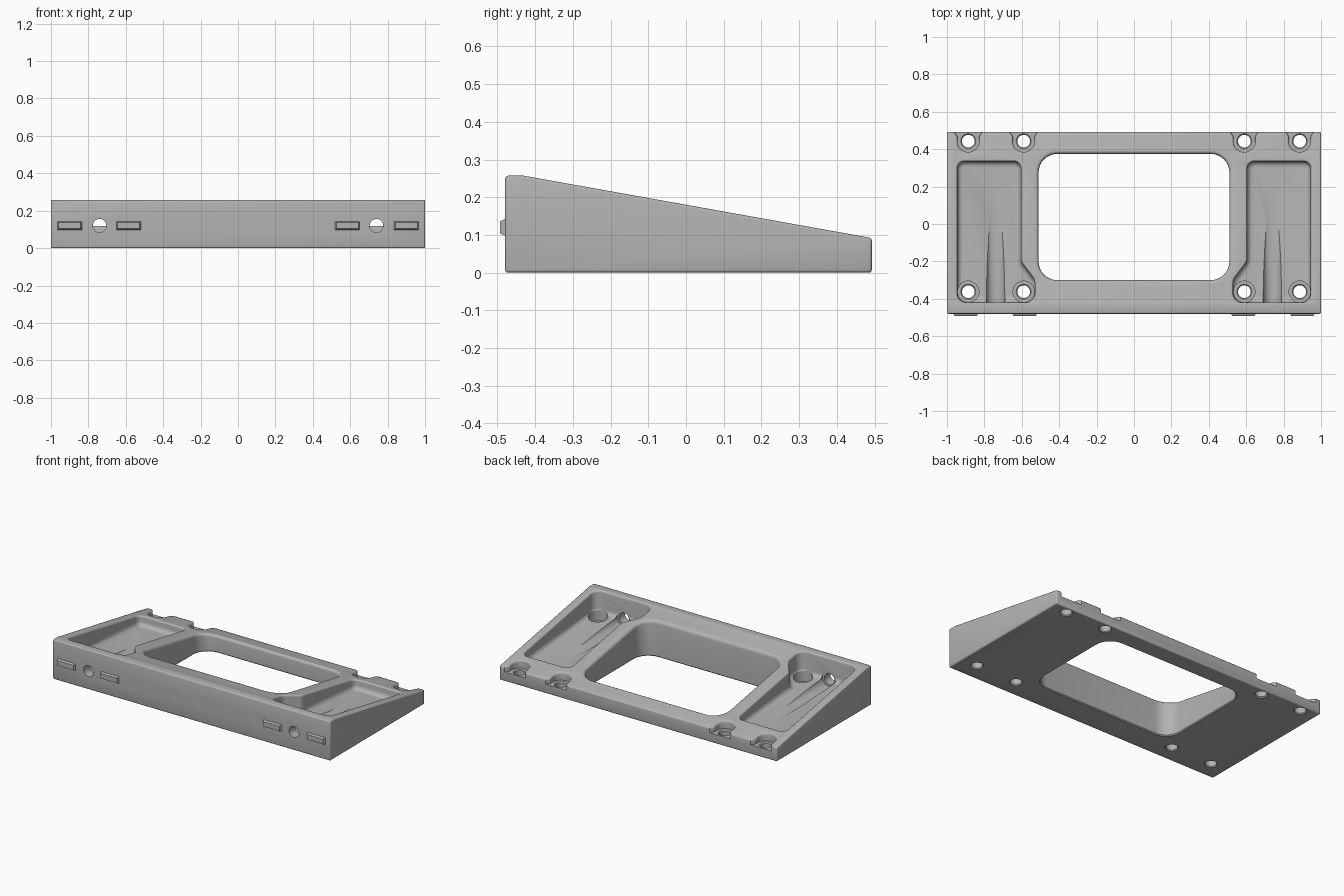
import bpy, bmesh
from math import sin, cos, pi
from mathutils import Vector, Matrix

if "Cube" in bpy.data.objects:
    bpy.data.objects.remove(bpy.data.objects["Cube"], do_unlink=True)

grey = bpy.data.materials.new("mid_grey")
grey.use_nodes = True
grey.diffuse_color = (0.45, 0.45, 0.45, 1)
grey.node_tree.nodes["Principled BSDF"].inputs["Base Color"].default_value = grey.diffuse_color


def top(y):
    """Height of the sloping upper face."""
    return 0.257 - 0.179 * (y + 0.43)


def floor(y):
    """Height of the pocket floor."""
    return 0.115 - 0.08 * (y + 0.42)


def finish(bm, name):
    bmesh.ops.recalc_face_normals(bm, faces=bm.faces)
    me = bpy.data.meshes.new(name)
    bm.to_mesh(me)
    bm.free()
    me.materials.append(grey)
    ob = bpy.data.objects.new(name, me)
    bpy.context.collection.objects.link(ob)
    return ob


def rounded(corners, side=1, n=8):
    """Outline through corners (x, y, radius), each corner rounded by an arc-like curve."""
    pts = [Vector((x * side, y)) for x, y, r in corners]
    out = []
    for i, p in enumerate(pts):
        a = (pts[i - 1] - p).normalized()
        b = (pts[(i + 1) % len(pts)] - p).normalized()
        half = a.angle(b) / 2
        r = corners[i][2]
        centre = p + (a + b).normalized() * (r / sin(half))
        start = p + a * (r / (sin(half) / cos(half))) - centre
        end = p + b * (r / (sin(half) / cos(half))) - centre
        whole = start.angle_signed(end)
        for k in range(n + 1):
            out.append(centre + Matrix.Rotation(-whole * k / n, 2) @ start)
    return out


def circle(x, y, r, n=32):
    return [Vector((x + r * cos(2 * pi * k / n), y + r * sin(2 * pi * k / n))) for k in range(n)]


def loft(name, outline, rings):
    """Stack offset copies of an outline; rings are (offset, height function of y)."""
    n = len(outline)
    area = sum(outline[i - 1].cross(outline[i]) for i in range(n))
    sign = 1 if area > 0 else -1
    bm = bmesh.new()
    loops = []
    for off, height in rings:
        loop = []
        for i, p in enumerate(outline):
            t = (outline[(i + 1) % n] - outline[i - 1]).normalized()
            q = p + Vector((t.y, -t.x)) * (off * sign)
            loop.append(bm.verts.new((q.x, q.y, height(q.y))))
        loops.append(loop)
    for lo, hi in zip(loops, loops[1:]):
        for i in range(n):
            bm.faces.new((lo[i - 1], lo[i], hi[i], hi[i - 1]))
    bm.faces.new(loops[0])
    bm.faces.new(loops[-1])
    return finish(bm, name)


def level(z):
    return lambda y: z


def flare(f, n=4):
    """Rings that round over the rim where a cut leaves the sloping face."""
    arcs = [pi / 2 * k / n for k in range(n + 1)]
    rings = [(f * (1 - cos(t)), lambda y, t=t: top(y) + 0.0006 - f + f * sin(t)) for t in arcs]
    return rings + [(f + 0.001, level(0.45))]


def cove(r, n=4):
    """Rings that round the edge of the pocket floor."""
    arcs = [pi / 2 * k / n for k in range(n)]
    return [(r * sin(t) - r, lambda y, t=t: floor(y) + r - r * cos(t)) for t in arcs]


def rod(name, x, z, r, y0, y1):
    bm = bmesh.new()
    bmesh.ops.create_cone(bm, cap_ends=True, segments=32, radius1=r, radius2=r, depth=y1 - y0,
                          matrix=Matrix.Translation((x, (y0 + y1) / 2, z)) @ Matrix.Rotation(pi / 2, 4, 'X'))
    return finish(bm, name)


# Wedge body with softened edges
profile = [(-0.48, 0), (0.493, 0), (0.493, top(0.493)), (-0.43, 0.257), (-0.48, 0.257)]
bm = bmesh.new()
face = bm.faces.new([bm.verts.new((-1, y, z)) for y, z in profile])
ext = bmesh.ops.extrude_face_region(bm, geom=[face])
bmesh.ops.translate(bm, vec=(2, 0, 0), verts=[v for v in ext["geom"] if isinstance(v, bmesh.types.BMVert)])
sharp = [e for e in bm.edges if e.calc_face_angle(0) > 0.5]
bmesh.ops.bevel(bm, geom=sharp, offset=0.008, segments=3, profile=0.5, affect='EDGES')
body = finish(bm, "wedge_body")

# Central window
cutters = [loft("window_cutter",
                rounded([(-0.51, -0.30, 0.1), (0.51, -0.30, 0.1), (0.51, 0.375, 0.1), (-0.51, 0.375, 0.1)]),
                [(0.012, level(-0.006)), (0, level(0.006))] + flare(0.02))]

for s in (1, -1):
    # Side pocket with widened front inner corner
    shape = [(0.605, 0.335, 0.04), (0.945, 0.335, 0.04), (0.945, -0.42, 0.05),
             (0.53, -0.42, 0.05), (0.53, -0.30, 0.06), (0.605, -0.20, 0.06)]
    cutters.append(loft("pocket_cutter", rounded(shape, s), cove(0.03) + [(0, lambda y: floor(y) + 0.03)]
                        + flare(0.012)))
    # Horizontal fastener hole and its clearance groove
    cutters.append(rod("groove_cutter", s * 0.74, 0.12, 0.05, -0.419, 0.25))
    cutters.append(rod("front_hole_cutter", s * 0.74, 0.12, 0.036, -0.6, -0.4))
    for cx in (0.59, 0.886):
        # Front counterbore
        cutters.append(loft("counterbore_cutter", circle(s * cx, -0.362, 0.057),
                            [(0, level(0.06)), (0, level(0.45))]))
        # Open notch at the back edge
        w = 0.058
        notch = [(cx - w, 0.385, 0.055), (cx + w, 0.385, 0.055), (cx + w, 0.468, 0.015),
                 (cx + w + 0.022, 0.5, 0.015), (cx + w + 0.022, 0.6, 0.01), (cx - w - 0.022, 0.6, 0.01),
                 (cx - w - 0.022, 0.5, 0.015), (cx - w, 0.468, 0.015)]
        cutters.append(loft("notch_cutter", rounded(notch, s), [(0, level(0.06))] + flare(0.012)))
        # Vertical screw holes, chamfered at both ends
        for cy in (-0.362, 0.443):
            cutters.append(loft("screw_hole_cutter", circle(s * cx, cy, 0.034),
                                [(0.012, level(-0.006)), (0, level(0.006)),
                                 (0, level(0.054)), (0.01, level(0.064))]))

# Cut everything out of the body
bpy.context.view_layer.objects.active = body
for c in cutters:
    c.hide_render = True
    m = body.modifiers.new("cut", 'BOOLEAN')
    m.operation = 'DIFFERENCE'
    m.solver = 'EXACT'
    m.object = c
    bpy.ops.object.modifier_apply(modifier=m.name)
    bpy.data.objects.remove(c, do_unlink=True)

# Locating tabs on the front face
parts = [body]
for s, label in ((1, "left"), (-1, "right")):
    for cx, place in ((0.585, "inner"), (0.90, "outer")):
        bm = bmesh.new()
        bmesh.ops.create_cube(bm, size=1)
        for v in bm.verts:
            front = v.co.y < 0
            inset = 0.011 if front else 0
            v.co = (s * cx + v.co.x * (0.14 - 2 * inset), -0.493 if front else -0.47,
                    0.12 + v.co.z * (0.054 - 2 * inset))
        parts.append(finish(bm, f"{label}_{place}_tab"))

# Smooth the rounded surfaces, keep edges crisp
bpy.ops.object.select_all(action='DESELECT')
body.select_set(True)
bpy.ops.object.shade_smooth_by_angle(angle=pi / 6)
